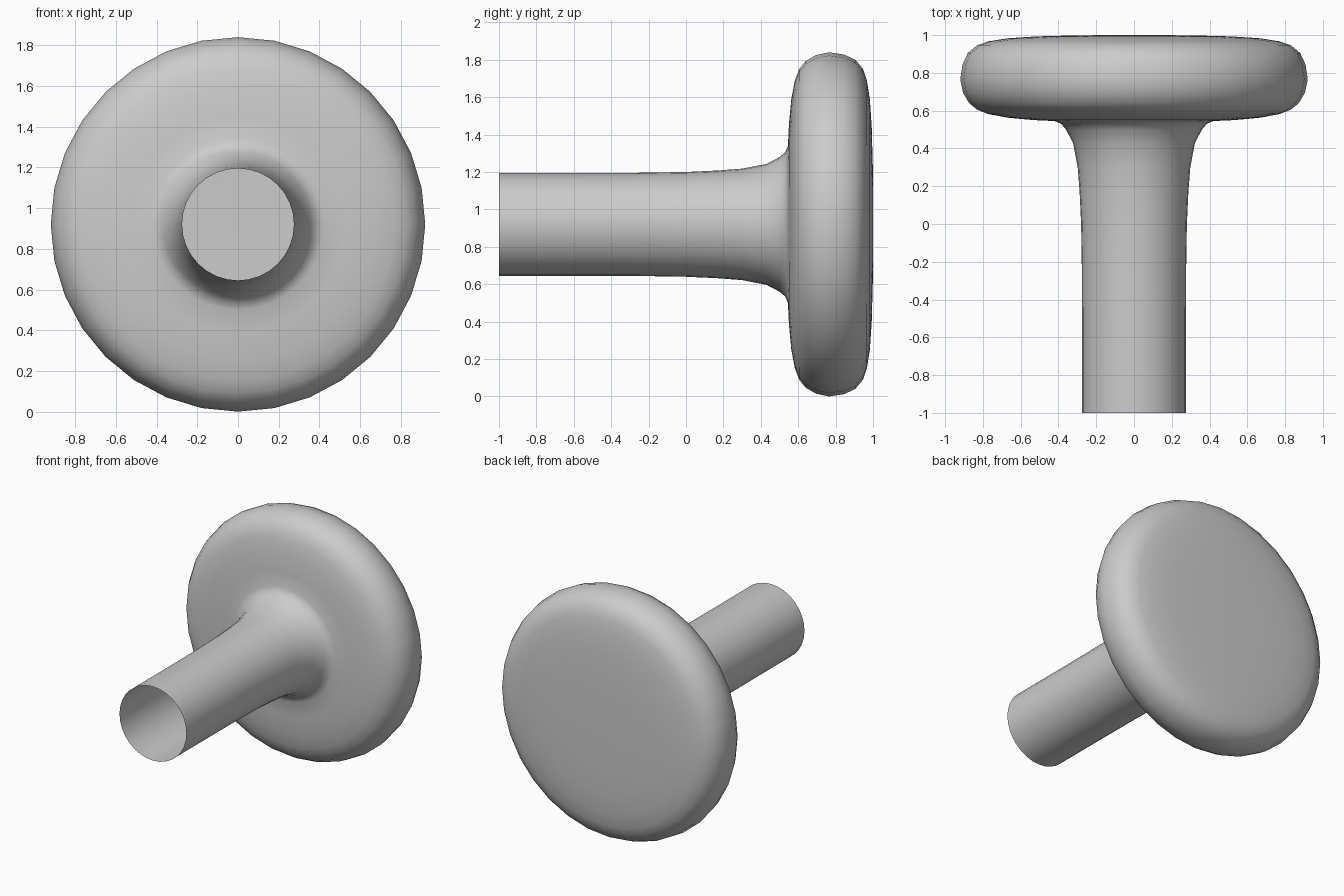
import bpy, bmesh, math
from mathutils import Matrix

if "Cube" in bpy.data.objects:
    bpy.data.objects.remove(bpy.data.objects["Cube"])

CENTRE_Z = 0.92
SIDES = 32

# Half profile of the knob as (radius, y): open stem, flared neck, rounded disc
profile = [
    (0.275, -1.0), (0.275, -0.6), (0.276, -0.25), (0.28, 0.0), (0.288, 0.17),
    (0.298, 0.30), (0.323, 0.43), (0.36, 0.50), (0.385, 0.53), (0.42, 0.545),
    (0.53, 0.55), (0.67, 0.563), (0.77, 0.582), (0.83, 0.605), (0.873, 0.64),
    (0.905, 0.695), (0.92, 0.765), (0.908, 0.845), (0.88, 0.905), (0.83, 0.947),
    (0.77, 0.967), (0.67, 0.983), (0.52, 0.993), (0.30, 0.999), (0.0, 1.0),
]

# Revolve the profile around the y axis
bm = bmesh.new()
verts = [bm.verts.new((0, y, r)) for r, y in profile]
edges = [bm.edges.new(pair) for pair in zip(verts, verts[1:])]
bmesh.ops.spin(bm, geom=verts + edges, cent=(0, 0, 0), axis=(0, 1, 0),
               angle=math.tau, steps=SIDES)
bmesh.ops.remove_doubles(bm, verts=bm.verts, dist=0.0005)
bmesh.ops.recalc_face_normals(bm, faces=bm.faces)

# Make sure the shell faces outward
back = max(bm.faces, key=lambda f: f.calc_center_median().y)
if back.normal.y < 0:
    bmesh.ops.reverse_faces(bm, faces=bm.faces)
bmesh.ops.transform(bm, matrix=Matrix.Translation((0, 0, CENTRE_Z)), verts=bm.verts)
for face in bm.faces:
    face.smooth = True

mesh = bpy.data.meshes.new("round_knob")
bm.to_mesh(mesh)
bm.free()
bpy.context.collection.objects.link(bpy.data.objects.new("round_knob", mesh))
